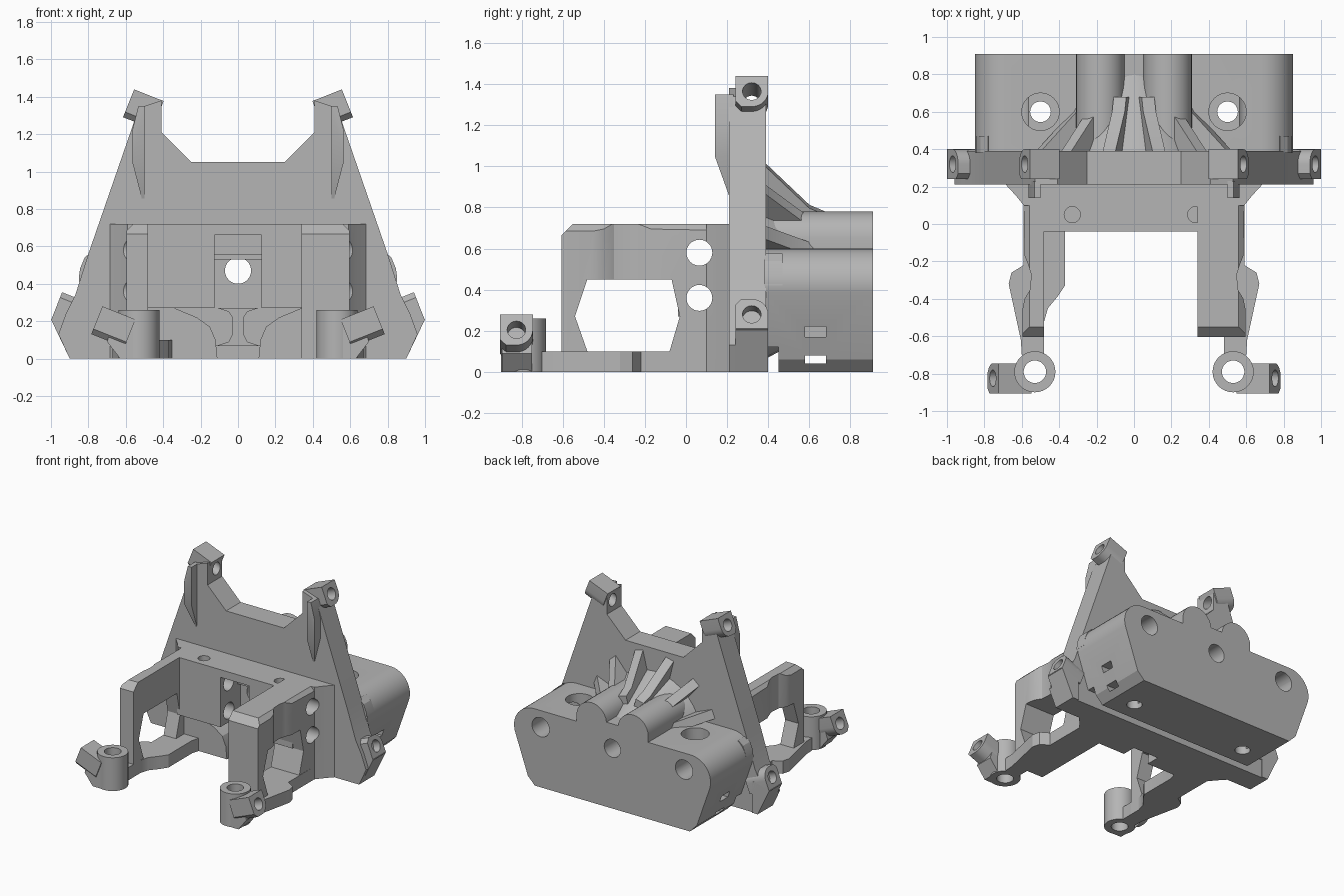
import bpy, bmesh, math
from mathutils import Vector, Matrix

if "Cube" in bpy.data.objects:
    bpy.data.objects.remove(bpy.data.objects["Cube"], do_unlink=True)

grey = bpy.data.materials.new("plastic grey")
grey.use_nodes = True
colour = (0.46, 0.46, 0.46, 1)
grey.diffuse_color = colour
grey.node_tree.nodes["Principled BSDF"].inputs["Base Color"].default_value = colour


def add(name, bm):
    bmesh.ops.recalc_face_normals(bm, faces=bm.faces)
    mesh = bpy.data.meshes.new(name)
    bm.to_mesh(mesh)
    bm.free()
    mesh.materials.append(grey)
    ob = bpy.data.objects.new(name, mesh)
    bpy.context.scene.collection.objects.link(ob)
    return ob


def extrude(name, corners, shift):
    bm = bmesh.new()
    face = bm.faces.new([bm.verts.new(c) for c in corners])
    new = bmesh.ops.extrude_face_region(bm, geom=[face])["geom"]
    bmesh.ops.translate(bm, vec=shift, verts=[v for v in new if isinstance(v, bmesh.types.BMVert)])
    return add(name, bm)


def prism(name, pts, axis, lo, hi):
    """Extrude a 2D outline along an axis."""
    place = {"x": lambda a, b, t: (t, a, b),
             "y": lambda a, b, t: (a, t, b),
             "z": lambda a, b, t: (a, b, t)}[axis]
    return extrude(name, [place(a, b, lo) for a, b in pts], Vector(place(0, 0, hi - lo)))


def box(name, x, y, z):
    return prism(name, [(x[0], y[0]), (x[1], y[0]), (x[1], y[1]), (x[0], y[1])], "z", *z)


def rod(name, a, b, r, r2=None):
    a, b = Vector(a), Vector(b)
    bm = bmesh.new()
    rot = (b - a).to_track_quat("Z", "Y").to_matrix().to_4x4()
    bmesh.ops.create_cone(bm, cap_ends=True, segments=32, radius1=r, radius2=r if r2 is None else r2,
                          depth=(b - a).length, matrix=Matrix.Translation((a + b) / 2) @ rot)
    return add(name, bm)


def cut(ob, *cutters):
    for c in cutters:
        c.hide_render = True
        m = ob.modifiers.new("cut", "BOOLEAN")
        m.operation, m.solver, m.object = "DIFFERENCE", "EXACT", c
        bpy.context.view_layer.objects.active = ob
        bpy.ops.object.modifier_apply(modifier=m.name)
        bpy.data.objects.remove(c, do_unlink=True)
    return ob


def flip(pts, s):
    return [(s * a, b) for a, b in pts]


def mirrored(pts):
    return pts + flip(pts[::-1], -1)


def arc(cx, cz, r, a0, a1, n):
    return [(cx + r * math.cos(math.radians(a0 + (a1 - a0) * i / n)),
             cz + r * math.sin(math.radians(a0 + (a1 - a0) * i / n))) for i in range(n + 1)]


def lug_bore(s, end, depth):
    d = Vector((s * 0.93, 0, 0.37))
    end = Vector((s * end[0], end[1], end[2]))
    return rod("cutter", end + d * 0.05, end - d * depth, 0.045)


def lug(name, s, end, length, k, depth):
    """Tilted screw lug: square section with one rounded corner (k = 1 top, -1 bottom)."""
    d, up = Vector((s * 0.93, 0, 0.37)), Vector((-s * 0.37, 0, 0.93))
    section = [(-0.08, -0.08 * k), (0.08, -0.08 * k)] + arc(0, 0, 0.08, 0, 90 * k, 8)
    section += [(-0.05, 0.08 * k), (-0.08, 0.05 * k)]
    start = Vector((s * end[0], end[1], end[2]))
    corners = [start + Vector((0, a, 0)) + up * b for a, b in section]
    return cut(extrude(name, corners, -d * length), lug_bore(s, end, depth))


def axle(r=0.07):
    return rod("cutter", (0, -2, 0.47), (0, 2, 0.47), r)


def side_holes():
    return [rod("cutter", (-1, 0.065, z), (1, 0.065, z), 0.063) for z in (0.36, 0.58)]


# Main upright plate
upper_end, lower_end, foot_end = (0.585, 0.32, 1.365), (0.97, 0.32, 0.28), (0.755, -0.825, 0.205)
outline = mirrored([(0.9, 0), (0.96, 0.13), (0.92, 0.24), (0.87, 0.34), (0.8, 0.56), (0.53, 1.34),
                    (0.41, 1.38), (0.41, 1.21), (0.25, 1.05)])
cut(prism("upright_plate", outline, "y", 0.21, 0.39), axle(),
    *[lug_bore(s, upper_end, 0.4) for s in (1, -1)])

# Rear block with rounded shoulders and twin round ridges
half = [(0.67, 0), (0.73, 0.06)] + arc(0.68, 0.43, 0.17, -15, 90, 10)
half += [(0.31, 0.6)] + arc(0.18, 0.65, 0.13, 0, 175, 14)
block = prism("rear_block", mirrored(half), "y", 0.385, 0.91)
cut(block, axle(), box("cutter", (-1, 1), (0.39, 0.45), (-0.1, 0.12)),
    box("cutter", (-1, 1), (0.58, 0.68), (0.04, 0.08)))
for s in (1, -1):
    cut(block, rod("cutter", (s * 0.62, 0.5, 0.47), (s * 0.62, 1, 0.47), 0.075),
        rod("cutter", (s * 0.5, 0.6, -0.1), (s * 0.5, 0.6, 0.9), 0.055),
        rod("cutter", (s * 0.5, 0.6, 0.42), (s * 0.5, 0.6, 0.9), 0.1),
        box("cutter", sorted((s * 0.68, s * 1)), (0.58, 0.68), (0.17, 0.22)))

# Bearing cone and its radiating ribs
cut(rod("bearing_cone", (0, 0.38, 0.47), (0, 0.8, 0.47), 0.41, 0.19), axle())
for angle in (-68, -41, -14, 14, 41, 68):
    rib = prism("cone_rib", [(0.38, 0.25), (0.38, 0.56), (0.6, 0.345), (0.68, 0.31), (0.68, 0.25)],
                "x", -0.035, 0.035)
    rib.data.transform(Matrix.Translation((0, 0, 0.47)) @ Matrix.Rotation(math.radians(angle), 4, "Y"))

# Front cross wall with open pocket and screw holes
wall = box("cross_wall", (-0.5, 0.5), (-0.04, 0.215), (0.27, 0.72))
cut(wall, box("cutter", (-0.125, 0.125), (-0.1, 0.3), (0.2, 0.66)), *side_holes())
for s in (1, -1):
    cut(wall, rod("cutter", (s * 0.33, 0.05, 0.66), (s * 0.33, 0.05, 0.8), 0.043))
box("pocket_ledge", (-0.125, 0.125), (0.17, 0.215), (0.53, 0.56))
box("floor_bridge", (-0.13, 0.13), (0.13, 0.215), (0, 0.07))
prism("centre_stem", mirrored([(0.11, 0.07), (0.05, 0.09), (0.03, 0.13), (0.03, 0.22), (0.05, 0.25),
                               (0.11, 0.27)]), "y", 0.15, 0.215)

window = [(-0.54, 0.27), (-0.48, 0.45), (-0.07, 0.45), (-0.03, 0.27), (-0.08, 0.1), (-0.48, 0.1)]
for s, side, inner in ((1, "left", 0.34), (-1, "right", 0.48)):
    # Front arm with side window
    arm = prism(side + "_arm", flip([(inner, 0.215), (inner, -0.605), (0.595, -0.605), (0.595, -0.45),
                (0.585, -0.4), (0.555, -0.35), (0.55, -0.27), (0.565, -0.22), (0.585, -0.17), (0.59, 0.1),
                (0.63, 0.15), (0.69, 0.215)], s), "z", 0, 0.72)
    cut(arm, prism("cutter", window, "x", -1, 1), *side_holes(),
        prism("cutter", [(-0.62, 0.65), (-0.54, 0.73), (-0.7, 0.8)], "x", -1, 1),
        prism("cutter", flip([(0.55, 0.73), (0.62, 0.66), (0.7, 0.8)], s), "y", -0.7, 0.1))

    # Low beam running forward to the foot
    prism(side + "_foot_beam", flip([(0.3, 0.215), (0.37, -0.04), (0.37, -0.33), (0.41, -0.39),
          (0.46, -0.45), (0.48, -0.52), (0.48, -0.7), (0.6, -0.7), (0.605, -0.62), (0.67, -0.32),
          (0.655, -0.26), (0.59, -0.22), (0.59, 0.215)], s), "z", 0, 0.1)
    prism(side + "_lower_gusset", flip([(0.11, 0), (0.12, 0.1), (0.15, 0.17), (0.22, 0.22), (0.34, 0.27),
          (0.5, 0.28), (0.5, 0)], s), "y", 0.02, 0.215)

    # Foot boss with its angled lug
    bore = ((s * 0.53, -0.79, -0.1), (s * 0.53, -0.79, 0.4), 0.06)
    cut(rod(side + "_foot_boss", (s * 0.53, -0.79, 0), (s * 0.53, -0.79, 0.26), 0.11), rod("cutter", *bore))
    cut(prism(side + "_foot_web", flip([(0.55, 0), (0.63, 0), (0.7, 0.09), (0.66, 0.22), (0.55, 0.2)], s),
              "y", -0.895, -0.75), rod("cutter", *bore))
    cut(lug(side + "_foot_lug", s, foot_end, 0.19, -1, 0.13), rod("cutter", *bore))

    # Plate lugs, front fin and rear corner tab
    lug(side + "_lower_lug", s, lower_end, 0.18, 1, 0.13)
    lug(side + "_upper_lug", s, upper_end, 0.17, -1, 0.4)
    prism(side + "_lower_lug_web", flip([(0.85, 0), (0.9, 0), (1.0, 0.21), (0.85, 0.25)], s), "y", 0.24, 0.4)
    fin = prism(side + "_front_fin", [(0.23, 0.8), (0.14, 1.05), (0.14, 1.35), (0.23, 1.35)], "x",
                *sorted((s * 0.5, s * 0.57)))
    cut(fin, prism("cutter", flip([(0.5, 0.8), (0.565, 1.05), (0.565, 1.22), (0.52, 1.4), (0.8, 1.4),
                                   (0.8, 0.7), (0.5, 0.7)], s), "y", 0, 0.5))
    prism(side + "_corner_tab", flip([(0.76, 0.42), (0.85, 0.42), (0.845, 0.48), (0.82, 0.54),
                                      (0.78, 0.575)], s), "y", 0.38, 0.47)

# Smooth the round faces, keep hard edges crisp
bpy.ops.object.select_all(action="DESELECT")
for ob in bpy.context.scene.objects:
    if ob.type == "MESH":
        ob.select_set(True)
        bpy.context.view_layer.objects.active = ob
bpy.ops.object.shade_smooth_by_angle(angle=math.radians(25))
